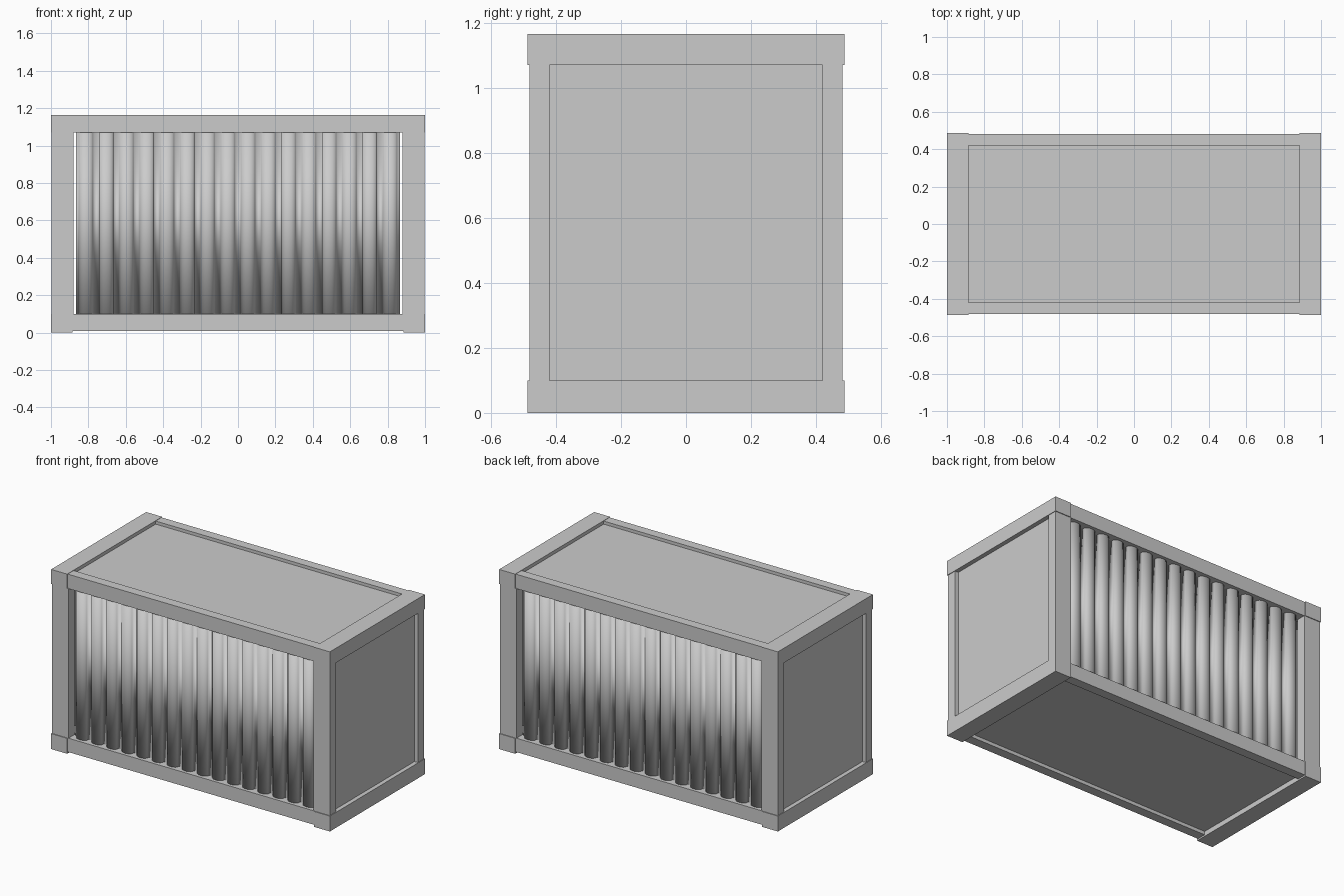
import bpy, bmesh, math

if "Cube" in bpy.data.objects:
    bpy.data.objects.remove(bpy.data.objects["Cube"])


def box(name, x, y, z):
    """Axis-aligned box from (min, max) pairs."""
    bm = bmesh.new()
    bmesh.ops.create_cube(bm, size=1)
    for v in bm.verts:
        v.co = [(r[0] + r[1]) / 2 + c * (r[1] - r[0]) for r, c in zip((x, y, z), v.co)]
    me = bpy.data.meshes.new(name)
    bm.to_mesh(me)
    bm.free()
    ob = bpy.data.objects.new(name, me)
    bpy.context.collection.objects.link(ob)
    return ob


def span(a, b, s):
    return (a, b) if s > 0 else (-b, -a)


def corrugated(name, s):
    """Sheet of 16 rounded ribs separated by narrow flat valleys."""
    n, half, flat = 16, 0.867, 0.027
    pitch = 2 * half / n
    rib = pitch - flat
    pts = []
    for i in range(n):
        x0 = -half + i * pitch + flat / 2
        for k in range(9):
            a = math.pi * k / 8
            pts.append((x0 + rib * (1 - math.cos(a)) / 2, 0.427 + 0.034 * math.sin(a) ** 0.8))
    pts = [(-half, 0.427)] + pts + [(half, 0.427)]
    bm = bmesh.new()
    cols = [[bm.verts.new((x, s * y, z)) for z in (0.09, 1.08)] for x, y in pts]
    for a, b in zip(cols, cols[1:]):
        f = [a[0], b[0], b[1], a[1]]
        bm.faces.new(f if s < 0 else f[::-1])
    me = bpy.data.meshes.new(name)
    bm.to_mesh(me)
    bm.free()
    ob = bpy.data.objects.new(name, me)
    bpy.context.collection.objects.link(ob)
    bpy.ops.object.select_all(action='DESELECT')
    ob.select_set(True)
    bpy.context.view_layer.objects.active = ob
    bpy.ops.object.shade_smooth_by_angle(angle=math.radians(40))
    mod = ob.modifiers.new("thickness", 'SOLIDIFY')
    mod.thickness = 0.006


for sx, end in ((-1, "left"), (1, "right")):
    # End beams, including the slightly proud corner blocks
    bx = span(0.885, 1.0, sx)
    box(end + "_bottom_beam", bx, (-0.487, 0.487), (0, 0.10))
    box(end + "_top_beam", bx, (-0.487, 0.487), (1.07, 1.165))
    # Recessed end panel
    box(end + "_end_panel", span(0.95, 0.972, sx), (-0.43, 0.43), (0.09, 1.08))
    # Corner posts
    for sy, side in ((-1, "front"), (1, "back")):
        box(f"{side}_{end}_post", span(0.88, 0.996, sx), span(0.42, 0.482, sy), (0.095, 1.075))

for sy, side in ((-1, "front"), (1, "back")):
    # Long rails and corrugated wall
    ry = span(0.42, 0.481, sy)
    box(side + "_bottom_rail", (-0.89, 0.89), ry, (0.01, 0.10))
    box(side + "_top_rail", (-0.89, 0.89), ry, (1.07, 1.163))
    corrugated(side + "_corrugated_wall", sy)

# Recessed roof and floor panels
box("roof_panel", (-0.89, 0.89), (-0.425, 0.425), (1.12, 1.143))
box("floor_panel", (-0.89, 0.89), (-0.425, 0.425), (0.032, 0.055))
